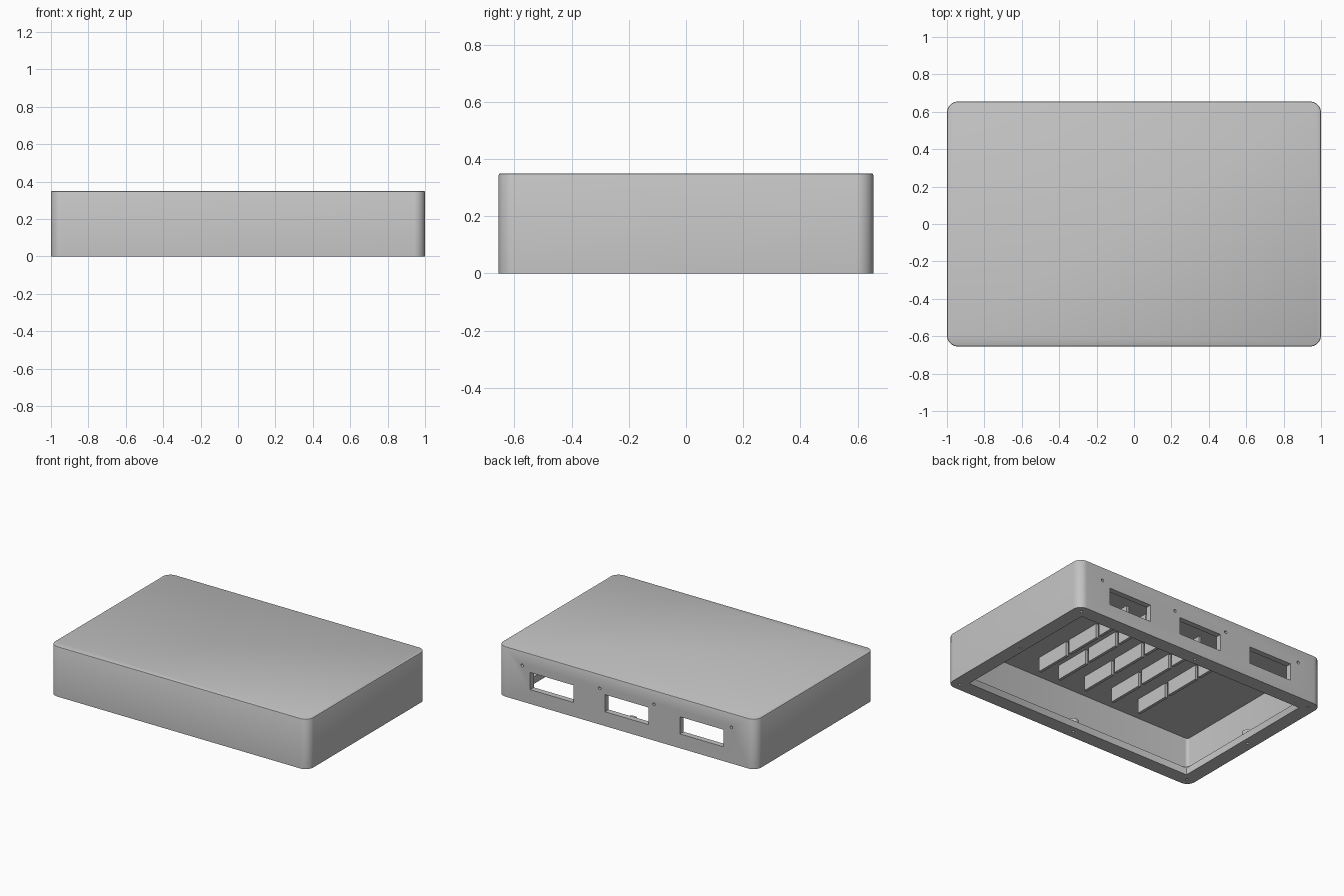
import bpy
import bmesh
import math
from mathutils import Matrix

if "Cube" in bpy.data.objects:
    bpy.data.objects.remove(bpy.data.objects["Cube"], do_unlink=True)

grey = bpy.data.materials.new("light_grey")
grey.use_nodes = True
colour = (0.55, 0.55, 0.55, 1)
grey.diffuse_color = colour
grey.node_tree.nodes["Principled BSDF"].inputs["Base Color"].default_value = colour


def finish(name, bm):
    bmesh.ops.recalc_face_normals(bm, faces=bm.faces)
    mesh = bpy.data.meshes.new(name)
    bm.to_mesh(mesh)
    bm.free()
    mesh.materials.append(grey)
    obj = bpy.data.objects.new(name, mesh)
    bpy.context.collection.objects.link(obj)
    return obj


def rounded_slab(name, half_x, half_y, radius, rings, steps=10):
    """Rounded rectangle lofted through (z, inset) rings."""
    bm = bmesh.new()
    loops = []
    for z, inset in rings:
        loop = []
        for quarter, (sx, sy) in enumerate([(1, 1), (-1, 1), (-1, -1), (1, -1)]):
            for i in range(steps + 1):
                a = (quarter + i / steps) * math.pi / 2
                r = radius - inset
                loop.append(bm.verts.new((sx * (half_x - radius) + r * math.cos(a),
                                          sy * (half_y - radius) + r * math.sin(a), z)))
        loops.append(loop)
    for low, high in zip(loops, loops[1:]):
        for i in range(len(low)):
            j = (i + 1) % len(low)
            bm.faces.new((low[i], low[j], high[j], high[i]))
    bm.faces.new(loops[0][::-1])
    bm.faces.new(loops[-1])
    return finish(name, bm)


def add_box(bm, centre, size):
    bmesh.ops.create_cube(bm, size=1, matrix=Matrix.Translation(centre) @ Matrix.Diagonal((*size, 1)))


def add_cylinder(bm, centre, radius, depth, turn=0):
    bmesh.ops.create_cone(bm, cap_ends=True, segments=20, radius1=radius, radius2=radius, depth=depth,
                          matrix=Matrix.Translation(centre) @ Matrix.Rotation(turn, 4, 'X'))


def cut(target, cutter):
    cutter.hide_render = True
    mod = target.modifiers.new("cut", 'BOOLEAN')
    mod.operation = 'DIFFERENCE'
    mod.solver = 'EXACT'
    mod.object = cutter
    bpy.context.view_layer.objects.active = target
    bpy.ops.object.modifier_apply(modifier=mod.name)
    bpy.data.objects.remove(cutter, do_unlink=True)


def smooth(obj):
    bpy.ops.object.select_all(action='DESELECT')
    obj.select_set(True)
    bpy.context.view_layer.objects.active = obj
    bpy.ops.object.shade_smooth_by_angle(angle=math.radians(30))


# Outer case, open underneath with an inward mounting lip
case = rounded_slab("case", 1, 0.655, 0.06, [(0, 0), (0.344, 0), (0.348, 0.002), (0.35, 0.006)])
cut(case, rounded_slab("cavity", 0.96, 0.615, 0.02, [(0.05, 0), (0.31, 0)], 4))
cut(case, rounded_slab("opening", 0.9, 0.555, 0.01, [(-0.05, 0), (0.1, 0)], 2))

# Three connector windows in the back wall
bm = bmesh.new()
for x in (-0.58, 0, 0.58):
    add_box(bm, (x, 0.64, 0.16), (0.335, 0.12, 0.12))
cut(case, finish("windows", bm))

# Small screw holes above the windows
bm = bmesh.new()
for x in (-0.81, -0.21, 0.21, 0.81):
    add_cylinder(bm, (x, 0.64, 0.253), 0.01, 0.12, math.pi / 2)
cut(case, finish("back_holes", bm))

# Screw bosses standing on the lip, with holes through both
spots = [(x, y) for x in (-0.94, 0, 0.94) for y in (-0.6, 0, 0.6) if x or y]
bm = bmesh.new()
for x, y in spots:
    add_cylinder(bm, (x, y, 0.065), 0.035, 0.031)
bosses = finish("screw_bosses", bm)
for target in (case, bosses):
    bm = bmesh.new()
    for x, y in spots:
        add_cylinder(bm, (x, y, 0.02), 0.009, 0.1)
    cut(target, finish("lip_holes", bm))
smooth(case)
smooth(bosses)

# Rows of thin ribs hanging from the ceiling
bm = bmesh.new()
for x in (0.415, 0.255, 0.04, -0.185, -0.405):
    for y in (-0.297, 0, 0.297):
        add_box(bm, (x, y, 0.26), (0.02, 0.268, 0.102))
finish("ceiling_ribs", bm)
